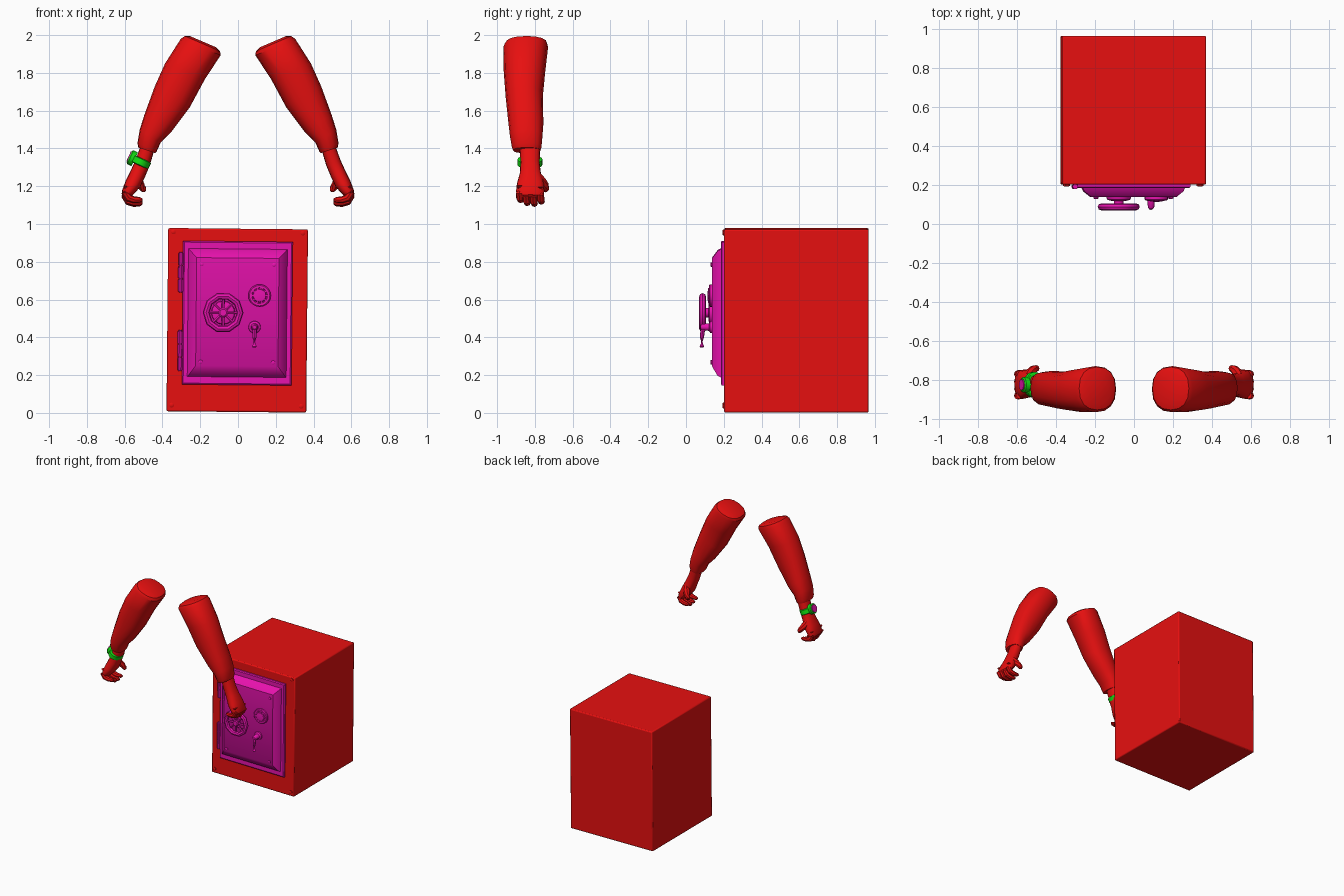
import bpy, bmesh, math
from mathutils import Vector, Matrix

if "Cube" in bpy.data.objects:
    bpy.data.objects.remove(bpy.data.objects["Cube"])


def material(name, rgb):
    m = bpy.data.materials.new(name)
    m.diffuse_color = (*rgb, 1)
    m.use_nodes = True
    m.node_tree.nodes["Principled BSDF"].inputs["Base Color"].default_value = m.diffuse_color
    return m


RED = material("red", (0.8, 0.005, 0.005))
MAGENTA = material("magenta", (0.8, 0.006, 0.42))
GREEN = material("green", (0.006, 0.72, 0.006))


def loft(name, rings, mat):
    """Skin a list of equal-length point rings and cap both ends."""
    bm = bmesh.new()
    vs = [[bm.verts.new(p) for p in r] for r in rings]
    n = len(rings[0])
    for a, b in zip(vs, vs[1:]):
        for i in range(n):
            j = (i + 1) % n
            bm.faces.new((a[i], a[j], b[j], b[i]))
    bm.faces.new(vs[0])
    bm.faces.new(vs[-1])
    bmesh.ops.recalc_face_normals(bm, faces=bm.faces)
    me = bpy.data.meshes.new(name)
    bm.to_mesh(me)
    bm.free()
    me.materials.append(mat)
    ob = bpy.data.objects.new(name, me)
    bpy.context.collection.objects.link(ob)
    return ob


def tube(name, pts, radii, mat, n=10):
    """Round tube along a path with a radius per point."""
    pts = [Vector(p) for p in pts]
    rings = []
    for i, (p, r) in enumerate(zip(pts, radii)):
        t = pts[min(i + 1, len(pts) - 1)] - pts[max(i - 1, 0)]
        q = t.to_track_quat('Z', 'Y')
        rings.append([p + q @ Vector((r * math.cos(2 * math.pi * k / n),
                                      r * math.sin(2 * math.pi * k / n), 0)) for k in range(n)])
    return loft(name, rings, mat)


def turned(name, x, z, profile, mat, n=16):
    """Part turned about a front-back axis; profile is (y, radius)."""
    rings = [[(x + r * math.cos(2 * math.pi * k / n), y, z + r * math.sin(2 * math.pi * k / n))
              for k in range(n)] for y, r in profile]
    return loft(name, rings, mat)


def rect(x0, x1, z0, z1, y):
    return [(x0, y, z0), (x1, y, z0), (x1, y, z1), (x0, y, z1)]


# ---------- safe ----------
safe = []
body = loft("safe_body", [rect(-0.37, 0.37, 0.005, 0.975, 0.202),
                          rect(-0.37, 0.37, 0.005, 0.975, 0.967)], RED)
bev = body.modifiers.new("edge_bevel", 'BEVEL')
bev.width, bev.segments = 0.008, 2
safe.append(body)

# door: back plate, then sloped raised panel
safe.append(loft("door", [rect(-0.29, 0.29, 0.148, 0.908, 0.21),
                          rect(-0.29, 0.29, 0.148, 0.908, 0.19),
                          rect(-0.283, 0.283, 0.155, 0.901, 0.184),
                          rect(-0.262, 0.262, 0.19, 0.868, 0.184),
                          rect(-0.255, 0.255, 0.198, 0.86, 0.168),
                          rect(-0.218, 0.218, 0.248, 0.82, 0.138)], MAGENTA))

# bolts on frame and door
for sx in (-1, 1):
    for z in (0.038, 0.955):
        safe.append(turned("frame_bolt", sx * 0.343, z,
                           [(0.205, 0.013), (0.196, 0.013), (0.193, 0.008)], RED, 10))
    for z in (0.268, 0.785):
        safe.append(turned("door_bolt", sx * 0.192, z,
                           [(0.14, 0.011), (0.132, 0.011), (0.129, 0.006)], MAGENTA, 10))

# hinges
for z0 in (0.225, 0.64):
    for i in range(3):
        a = z0 + i * 0.07
        safe.append(tube("hinge", [(-0.301, 0.192, a), (-0.301, 0.192, a + 0.064)],
                         [0.014, 0.014], MAGENTA))
    safe.append(tube("hinge_pin", [(-0.301, 0.192, z0 - 0.006), (-0.301, 0.192, z0 + 0.21)],
                     [0.009, 0.009], MAGENTA))

# hand wheel: base, hub, rim, spokes
wx, wz = -0.075, 0.53
safe.append(turned("wheel_base", wx, wz, [(0.14, 0.064), (0.125, 0.06), (0.12, 0.045),
                                          (0.118, 0.025), (0.095, 0.025), (0.08, 0.025),
                                          (0.075, 0.018)], MAGENTA))
bpy.ops.mesh.primitive_torus_add(major_radius=0.09, minor_radius=0.018, major_segments=10,
                                 minor_segments=8, location=(0, 0, 0))
rim = bpy.context.object
rim.name = "wheel_rim"
rim.data.transform(Matrix.Translation((wx, 0.088, wz)) @ Matrix.Rotation(math.pi / 2, 4, 'X'))
rim.data.materials.append(MAGENTA)
safe.append(rim)
for k in range(8):
    a = k * math.pi / 4
    c, s = math.cos(a), math.sin(a)
    safe.append(tube("wheel_spoke", [(wx + 0.015 * c, 0.09, wz + 0.015 * s),
                                     (wx + 0.085 * c, 0.09, wz + 0.085 * s)],
                     [0.008, 0.008], MAGENTA, 6))

# combination dial with grip ridges
dx, dz = 0.117, 0.622
safe.append(turned("dial", dx, dz, [(0.14, 0.06), (0.127, 0.06), (0.122, 0.054), (0.122, 0.042),
                                    (0.128, 0.04), (0.128, 0.036), (0.116, 0.033),
                                    (0.114, 0.014)], MAGENTA, 20))
for k in range(10):
    a = k * math.pi / 5
    x, z = dx + 0.037 * math.cos(a), dz + 0.037 * math.sin(a)
    safe.append(turned("dial_ridge", x, z, [(0.13, 0.006), (0.117, 0.006)], MAGENTA, 6))

# lever handle
hx, hz = 0.092, 0.455
safe.append(turned("lever_base", hx, hz, [(0.14, 0.033), (0.128, 0.031), (0.122, 0.02),
                                          (0.085, 0.016), (0.078, 0.01)], MAGENTA))
safe.append(tube("lever", [(hx, 0.1, hz), (hx, 0.088, hz - 0.02), (hx, 0.084, 0.4),
                           (hx, 0.084, 0.352), (hx, 0.084, 0.346)],
                 [0.013, 0.012, 0.011, 0.012, 0.007], MAGENTA, 8))

# slight lean of the whole safe
lean = (Matrix.Translation((-0.004, 0, 0.49)) @ Matrix.Rotation(math.radians(0.55), 4, 'Y')
        @ Matrix.Translation((0, 0, -0.49)))
for ob in safe:
    ob.data.transform(lean)

# ---------- arms ----------
# each section: outer x, z, inner x, z, back and front y
SLEEVE = [(0.255, 1.995, 0.115, 1.935, -0.92, -0.765), (0.282, 1.995, 0.095, 1.915, -0.955, -0.735),
          (0.303, 1.98, 0.092, 1.893, -0.967, -0.73), (0.386, 1.85, 0.175, 1.767, -0.965, -0.745),
          (0.44, 1.73, 0.254, 1.62, -0.955, -0.758), (0.495, 1.58, 0.355, 1.485, -0.94, -0.755),
          (0.52, 1.50, 0.41, 1.43, -0.932, -0.76), (0.532, 1.43, 0.43, 1.385, -0.922, -0.765),
          (0.528, 1.405, 0.437, 1.375, -0.915, -0.77)]
HAND = [(0.515, 1.415, 0.445, 1.385, -0.88, -0.772), (0.542, 1.34, 0.467, 1.31, -0.876, -0.775),
        (0.567, 1.285, 0.492, 1.25, -0.88, -0.768), (0.594, 1.23, 0.515, 1.20, -0.895, -0.752),
        (0.613, 1.18, 0.545, 1.165, -0.9, -0.75), (0.614, 1.155, 0.565, 1.145, -0.893, -0.755),
        (0.603, 1.14, 0.575, 1.14, -0.88, -0.77)]


def limb(name, sections, sx, n=16):
    rings = []
    for ox, oz, ix, iz, y0, y1 in sections:
        ring = []
        for k in range(n):
            a = 2 * math.pi * k / n
            c, s = [math.copysign(abs(v) ** 0.85, v) for v in (math.cos(a), math.sin(a))]
            ring.append((sx * ((ox + ix) / 2 + c * (ox - ix) / 2),
                         (y0 + y1) / 2 + s * (y1 - y0) / 2,
                         (oz + iz) / 2 + c * (oz - iz) / 2))
        rings.append(ring)
    return loft(name, rings, RED)


for sx in (-1, 1):
    limb("sleeve", SLEEVE, sx)
    limb("hand", HAND, sx)
    # four curled fingers, the middle ones longest
    for y, dz in ((-0.88, 0.02), (-0.845, 0.004), (-0.807, 0.0), (-0.77, 0.012)):
        path = [(0.59, 1.18), (0.597, 1.145), (0.58, 1.118), (0.55, 1.108), (0.52, 1.108), (0.507, 1.11)]
        tube("finger", [(sx * x, y + (0.585 - x) * 0.12, z + dz) for x, z in path],
             [0.018, 0.02, 0.02, 0.018, 0.015, 0.007], RED, 8)
    # thumb
    tube("thumb", [(sx * x, y, z) for x, y, z in
                   ((0.545, -0.785, 1.255), (0.53, -0.765, 1.225), (0.515, -0.747, 1.203),
                    (0.5, -0.742, 1.183), (0.494, -0.745, 1.172))],
         [0.022, 0.027, 0.022, 0.017, 0.008], RED, 8)

# ---------- wrist watch ----------
axis = Vector((-0.42, 0, -0.91)).normalized()
out = Vector((-0.91, 0, 0.42)).normalized()
centre = Vector((-0.515, -0.826, 1.328))


def band_ring(d, rx, ry, n=20):
    return [centre + axis * d + out * (rx * math.cos(2 * math.pi * k / n))
            + Vector((0, ry * math.sin(2 * math.pi * k / n), 0)) for k in range(n)]


loft("watch_band", [band_ring(-0.02, 0.047, 0.06), band_ring(-0.016, 0.052, 0.066),
                    band_ring(0.016, 0.052, 0.066), band_ring(0.02, 0.047, 0.06)], GREEN)
tube("watch_case", [centre + out * d for d in (0.035, 0.06, 0.066)], [0.04, 0.04, 0.034], GREEN, 16)
tube("watch_face", [centre + out * d for d in (0.064, 0.071)], [0.03, 0.028], MAGENTA, 16)

# smooth shading with sharp edges kept
bpy.ops.object.select_all(action='SELECT')
bpy.context.view_layer.objects.active = body
bpy.ops.object.shade_smooth_by_angle(angle=math.radians(35))
